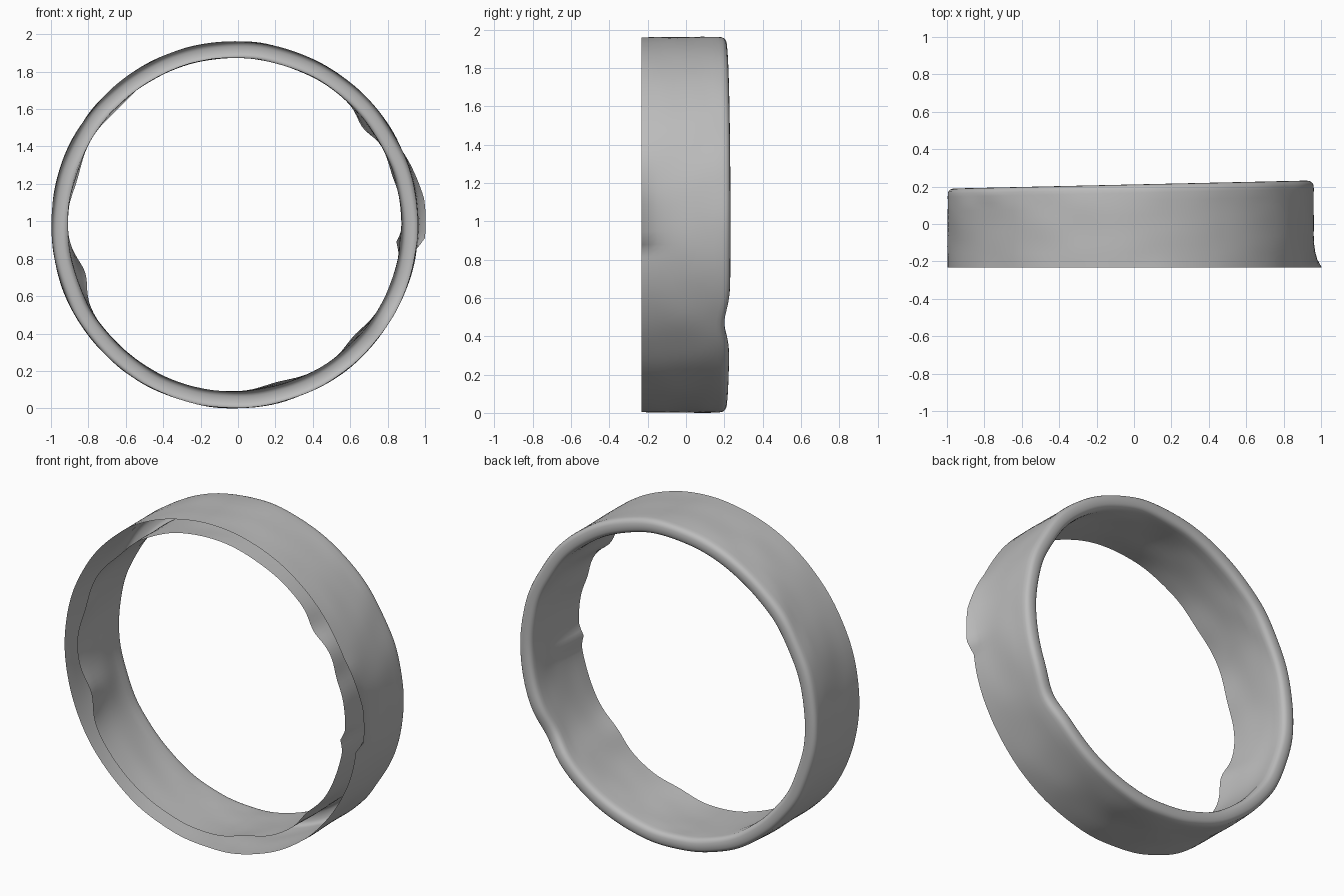
import bpy, bmesh, math
from mathutils import Vector, noise

cube = bpy.data.objects.get("Cube")
if cube:
    bpy.data.objects.remove(cube, do_unlink=True)

SEGMENTS, WALL_STEPS, RIM_STEPS = 180, 10, 10
CX, CZ = -0.018, 0.987          # ring centre
R_OUT, R_IN = 0.979, 0.893      # outer and inner wall radii
FRONT = -0.232                  # open front edge

# Bulges at the front of the inner wall: angle, width, depth towards the axis
BULGES = [(198, 8, 0.055), (37, 6, 0.035), (317, 7, 0.022), (285, 9, 0.02),
          (354, 2.5, 0.025), (163, 8, 0.015), (135, 8, 0.012), (18, 5, 0.012)]


def bump(angle, centre, width):
    d = (angle - centre + 180) % 360 - 180
    return math.exp(-(d / width) ** 2)


def rim_height(angle):
    # The back rim leans slightly and has a dent low on one side
    return 0.211 + 0.021 * math.cos(math.radians(angle)) - 0.028 * bump(angle, 327, 7)


def section(angle):
    """Radius and depth along the hairpin: outer wall, rounded rim, inner wall."""
    top = rim_height(angle)
    shoulder = top - 0.045
    mid, half = (R_OUT + R_IN) / 2, (R_OUT - R_IN) / 2
    depths = [FRONT + (shoulder - FRONT) * i / WALL_STEPS for i in range(WALL_STEPS)]
    points = [(R_OUT, y, 1) for y in depths]
    for i in range(RIM_STEPS + 1):
        t = math.pi * i / RIM_STEPS
        c, s = math.cos(t), math.sin(t)
        across = math.copysign(abs(c) ** 0.75, c)
        points.append((mid + half * across, shoulder + 0.045 * s ** 0.75 if s > 1e-6 else shoulder, 0))
    points += [(R_IN, y, -1) for y in reversed(depths)]
    return points


def shaped_radius(r, y, side, angle):
    forward = max(0, min(1, (0.15 - y) / (0.15 - FRONT)))
    if side < 0:
        r -= sum(d * bump(angle, a, w) for a, w, d in BULGES) * forward ** 1.3
    if side > 0:
        # Flared lip at the front edge, ending abruptly at its lower side
        a = (angle + 180) % 360 - 180
        lip = max(0, min(1, (a + 8) / 4)) * max(0, min(1, (24 - a) / 16))
        r += 0.042 * lip * forward ** 7
    return r


# Ring shell
bm = bmesh.new()
rings = []
for k in range(SEGMENTS):
    angle = 360 * k / SEGMENTS
    a = math.radians(angle)
    ring = []
    for r, y, side in section(angle):
        r = shaped_radius(r, y, side, angle)
        sample = Vector((math.cos(a) * 4, y * 6 + side * 3, math.sin(a) * 4))
        r += 0.006 * noise.noise(sample)
        ring.append(bm.verts.new((CX + r * math.cos(a), y, CZ + r * math.sin(a))))
    rings.append(ring)
for k in range(SEGMENTS):
    here, there = rings[k], rings[(k + 1) % SEGMENTS]
    for i in range(len(here) - 1):
        face = bm.faces.new((here[i], here[i + 1], there[i + 1], there[i]))
        face.smooth = True
# Outward facing normals: the outer wall must point away from the axis
bm.normal_update()
first = bm.faces[0] if hasattr(bm.faces, "ensure_lookup_table") and not bm.faces.ensure_lookup_table() else None
if first.normal.x < 0:
    bmesh.ops.reverse_faces(bm, faces=bm.faces[:])

# Rest the ring on the ground
low = min(v.co.z for v in bm.verts)
bmesh.ops.translate(bm, verts=bm.verts[:], vec=(0, 0, -low))

mesh = bpy.data.meshes.new("ring_shell")
bm.to_mesh(mesh)
bm.free()
ring_shell = bpy.data.objects.new("ring_shell", mesh)
bpy.context.collection.objects.link(ring_shell)

# Plain grey surface
grey = bpy.data.materials.new("plain_grey")
grey.use_nodes = True
colour = (0.5, 0.5, 0.5, 1)
grey.diffuse_color = colour
grey.node_tree.nodes["Principled BSDF"].inputs["Base Color"].default_value = colour
mesh.materials.append(grey)
